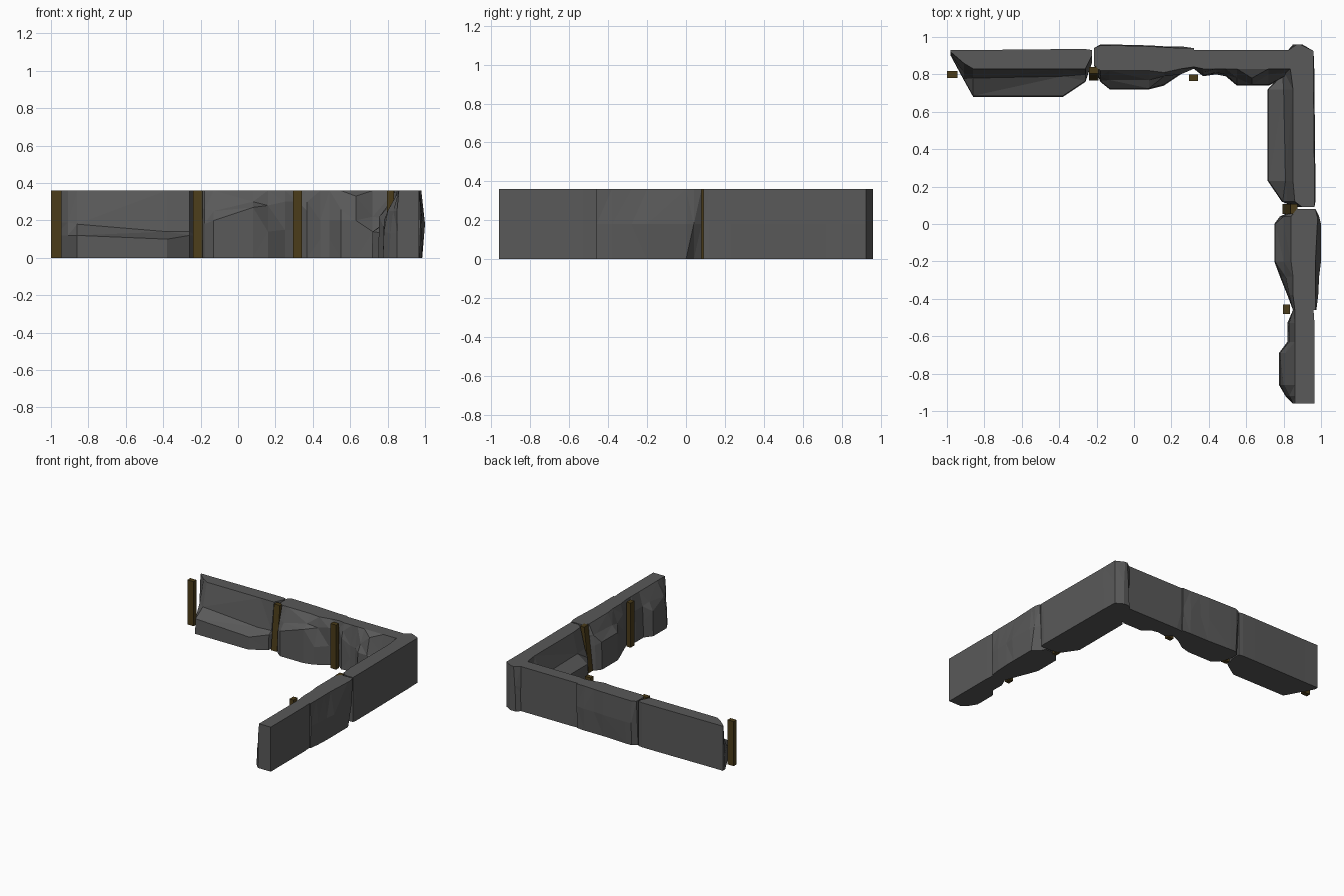
import bpy, bmesh

H = 0.36


def material(name, color):
    m = bpy.data.materials.new(name)
    m.diffuse_color = color
    return m


STONE = material("dark_stone", (0.10, 0.10, 0.10, 1))
WOOD = material("dark_wood", (0.07, 0.045, 0.01, 1))


def finish(bm, name, mat):
    bmesh.ops.recalc_face_normals(bm, faces=bm.faces)
    me = bpy.data.meshes.new(name)
    bm.to_mesh(me)
    bm.free()
    me.materials.append(mat)
    ob = bpy.data.objects.new(name, me)
    bpy.context.collection.objects.link(ob)
    return ob


def rock(name, stations, along_y=False):
    """Loft along the wall. Station: t, foot, foot height, ledge, ledge height,
    inner top, outer bottom, outer middle, outer top."""
    bm = bmesh.new()
    rings = []
    for t, i0, z1, i1, z2, i2, ob, om, ot in stations:
        prof = [(i0, 0), (i0 + 0.005, z1), (i1, z2), (i2, H), (ot, H), (om, 0.18), (ob, 0)]
        rings.append([bm.verts.new((d, t, z) if along_y else (t, d, z)) for d, z in prof])
    n = len(rings[0])
    for a, b in zip(rings, rings[1:]):
        for k in range(n):
            bm.faces.new((a[k], a[(k + 1) % n], b[(k + 1) % n], b[k]))
    bm.faces.new(rings[0])
    bm.faces.new(rings[-1][::-1])
    bmesh.ops.triangulate(bm, faces=bm.faces)
    return finish(bm, name, STONE)


# Back arm boulders
rock("back_rock_left", [
    (-0.98, 0.90, 0.12, 0.91, 0.19, 0.92, 0.93, 0.93, 0.93),
    (-0.91, 0.77, 0.12, 0.81, 0.19, 0.86, 0.93, 0.93, 0.93),
    (-0.86, 0.68, 0.12, 0.78, 0.18, 0.83, 0.93, 0.93, 0.93),
    (-0.38, 0.68, 0.10, 0.79, 0.14, 0.83, 0.935, 0.935, 0.935),
    (-0.26, 0.76, 0.12, 0.80, 0.14, 0.83, 0.935, 0.935, 0.935),
    (-0.225, 0.86, 0.12, 0.87, 0.15, 0.90, 0.93, 0.93, 0.93)])
rock("back_rock_middle", [
    (-0.215, 0.85, 0.18, 0.85, 0.28, 0.85, 0.92, 0.93, 0.94),
    (-0.18, 0.76, 0.18, 0.79, 0.26, 0.82, 0.95, 0.96, 0.955),
    (-0.13, 0.72, 0.20, 0.77, 0.25, 0.82, 0.95, 0.96, 0.955),
    (0.08, 0.72, 0.27, 0.77, 0.30, 0.82, 0.94, 0.955, 0.95),
    (0.16, 0.74, 0.14, 0.79, 0.28, 0.81, 0.94, 0.95, 0.945),
    (0.25, 0.80, 0.15, 0.80, 0.30, 0.83, 0.94, 0.95, 0.94),
    (0.32, 0.83, 0.15, 0.83, 0.30, 0.84, 0.935, 0.94, 0.94)])
rock("back_rock_right", [
    (0.32, 0.83, 0.15, 0.83, 0.30, 0.84, 0.925, 0.93, 0.93),
    (0.37, 0.79, 0.25, 0.81, 0.30, 0.83, 0.93, 0.93, 0.93),
    (0.44, 0.80, 0.10, 0.81, 0.20, 0.83, 0.93, 0.93, 0.93),
    (0.49, 0.79, 0.10, 0.80, 0.20, 0.83, 0.93, 0.93, 0.93),
    (0.55, 0.74, 0.20, 0.78, 0.26, 0.83, 0.93, 0.93, 0.93),
    (0.63, 0.74, 0.20, 0.78, 0.33, 0.83, 0.93, 0.93, 0.93),
    (0.72, 0.74, 0.14, 0.80, 0.22, 0.83, 0.93, 0.93, 0.93),
    (0.84, 0.80, 0.12, 0.81, 0.20, 0.83, 0.93, 0.93, 0.93)])

# Right arm boulders, including the corner
rock("side_rock_back", [
    (0.09, 0.86, 0.13, 0.87, 0.20, 0.90, 0.965, 0.965, 0.965),
    (0.12, 0.79, 0.13, 0.82, 0.20, 0.86, 0.97, 0.97, 0.965),
    (0.23, 0.715, 0.14, 0.81, 0.20, 0.85, 0.97, 0.97, 0.965),
    (0.72, 0.715, 0.14, 0.80, 0.20, 0.85, 0.965, 0.965, 0.96),
    (0.80, 0.79, 0.14, 0.81, 0.20, 0.84, 0.965, 0.965, 0.96),
    (0.925, 0.82, 0.14, 0.82, 0.20, 0.82, 0.96, 0.96, 0.96),
    (0.96, 0.85, 0.14, 0.86, 0.20, 0.87, 0.90, 0.90, 0.89)], True)
rock("side_rock_middle", [
    (-0.46, 0.85, 0.15, 0.85, 0.28, 0.86, 0.97, 0.975, 0.97),
    (-0.38, 0.82, 0.15, 0.83, 0.28, 0.85, 0.98, 0.985, 0.97),
    (-0.28, 0.78, 0.15, 0.81, 0.25, 0.85, 0.985, 0.99, 0.97),
    (-0.20, 0.75, 0.22, 0.80, 0.27, 0.84, 0.985, 1.00, 0.97),
    (0.0, 0.75, 0.22, 0.80, 0.28, 0.84, 0.985, 1.00, 0.98),
    (0.04, 0.78, 0.20, 0.80, 0.28, 0.84, 0.93, 0.99, 0.98),
    (0.08, 0.87, 0.20, 0.87, 0.28, 0.87, 0.91, 0.96, 0.97)], True)
rock("side_rock_front", [
    (-0.96, 0.85, 0.13, 0.85, 0.25, 0.86, 0.965, 0.965, 0.965),
    (-0.92, 0.81, 0.13, 0.83, 0.25, 0.86, 0.965, 0.965, 0.965),
    (-0.86, 0.775, 0.14, 0.80, 0.25, 0.86, 0.965, 0.965, 0.965),
    (-0.69, 0.775, 0.20, 0.81, 0.27, 0.86, 0.965, 0.965, 0.965),
    (-0.63, 0.82, 0.13, 0.83, 0.25, 0.86, 0.965, 0.965, 0.965),
    (-0.53, 0.82, 0.16, 0.83, 0.25, 0.86, 0.965, 0.965, 0.965),
    (-0.46, 0.85, 0.15, 0.85, 0.25, 0.86, 0.96, 0.96, 0.96)], True)


# Square timber posts; lean shifts the top
def post(name, x, y, sx, sy, lean=(0, 0)):
    bm = bmesh.new()
    bmesh.ops.create_cube(bm, size=1)
    for v in bm.verts:
        top = v.co.z > 0
        v.co = (x + v.co.x * sx + lean[0] * top, y + v.co.y * sy + lean[1] * top, H * top)
    return finish(bm, name, WOOD)


post("post_left", -0.9725, 0.80, 0.055, 0.037)
post("post_back_leaning", -0.215, 0.785, 0.052, 0.037, (0, 0.037))
post("post_back_right", 0.318, 0.782, 0.05, 0.037)
post("post_side_leaning", 0.813, 0.08, 0.037, 0.052, (0.042, 0))
post("post_side_front", 0.815, -0.455, 0.037, 0.05)
